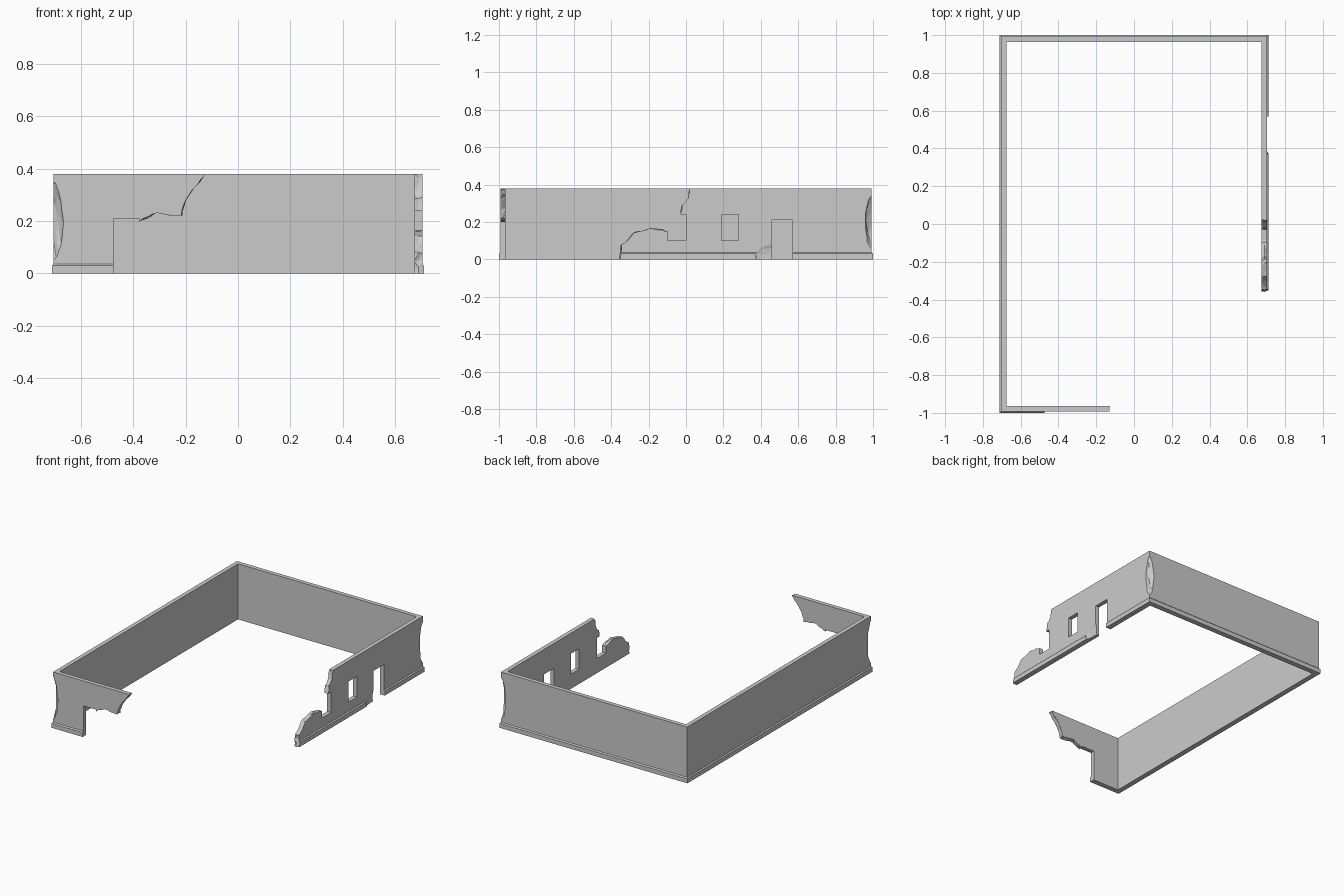
import bpy, bmesh, random
from mathutils import Vector

if "Cube" in bpy.data.objects:
    bpy.data.objects.remove(bpy.data.objects["Cube"])

random.seed(4)
HX, HY, H = 0.711, 1.0, 0.38


def make(name, bm):
    bmesh.ops.recalc_face_normals(bm, faces=bm.faces)
    me = bpy.data.meshes.new(name)
    bm.to_mesh(me)
    bm.free()
    ob = bpy.data.objects.new(name, me)
    bpy.context.collection.objects.link(ob)
    return ob


def loft(name, rings, tri=False):
    """Join equal closed rings into a capped solid."""
    bm = bmesh.new()
    rows = [[bm.verts.new(p) for p in r] for r in rings]
    n = len(rows[0])
    sides = [bm.faces.new((a[i], a[(i + 1) % n], b[(i + 1) % n], b[i]))
             for a, b in zip(rows, rows[1:]) for i in range(n)]
    bm.faces.new(rows[0])
    bm.faces.new(rows[-1])
    if tri:
        bmesh.ops.triangulate(bm, faces=sides)
    return make(name, bm)


# Walls with plinth: one mitred section (inset, height) swept round the plan
section = [(0.036, 0), (0.036, H), (0.007, H), (0.007, 0.037), (0, 0.030), (0, 0)]


def plan(d):
    return [(HX - d, -0.42), (HX - d, HY - d), (-HX + d, HY - d),
            (-HX + d, -HY + d), (-0.08, -HY + d)]


walls = loft("ruined_walls", [[(*plan(d)[k], z) for d, z in section] for k in range(5)])
cutters = []


# Rectangular openings
def opening(name, lo, hi):
    rings = [[(x, lo[1], lo[2]), (x, hi[1], lo[2]), (x, hi[1], hi[2]), (x, lo[1], hi[2])]
             for x in (lo[0], hi[0])]
    cutters.append(loft(name, rings))


opening("side_door_cut", (0.6, 0.46, -0.1), (0.8, 0.57, 0.21))
opening("window_cut", (0.6, 0.19, 0.10), (0.8, 0.28, 0.24))
opening("broken_window_cut", (0.6, -0.098, 0.10), (0.8, 0.0, 0.24))
opening("front_door_cut", (-0.475, -1.1, -0.1), (-0.378, -0.9, 0.21))


# Jagged breaks: edge profile (along wall, height) with rough layers through the wall
def broken_edge(name, edge, corners, depths, place):
    pts = []
    for a, b in zip(edge, edge[1:]):
        a, b = Vector(a), Vector(b)
        n = max(1, round((b - a).length / 0.025))
        pts += [a.lerp(b, i / n) for i in range(n)]
    pts.append(Vector(edge[-1]))
    rings = []
    for d in depths:
        ring = [place(p.x + random.uniform(-.005, .005), p.y + random.uniform(-.005, .005), d)
                for p in pts]
        rings.append(ring + [place(u, v, d) for u, v in corners])
    cutters.append(loft(name, rings, True))


broken_edge("side_break",
            [(-0.36, -0.03), (-0.352, 0.02), (-0.345, 0.08), (-0.31, 0.10), (-0.28, 0.142),
             (-0.19, 0.163), (-0.13, 0.158), (-0.09, 0.143), (-0.05, 0.17), (-0.05, 0.225),
             (-0.035, 0.237), (-0.02, 0.29), (0.013, 0.32), (0.017, 0.36), (0.027, 0.41)],
            [(0.027, 0.5), (-0.6, 0.5), (-0.6, -0.1), (-0.36, -0.1)],
            (0.64, 0.672, 0.69, 0.708, 0.74), lambda u, v, d: (d, u, v))
broken_edge("front_break",
            [(-0.42, 0.19), (-0.375, 0.20), (-0.31, 0.23), (-0.215, 0.222), (-0.195, 0.29),
             (-0.165, 0.33), (-0.13, 0.372), (-0.125, 0.41)],
            [(-0.1, 0.5), (0.1, 0.5), (0.1, -0.1), (-0.42, -0.1)],
            (-1.03, -0.996, -0.978, -0.96, -0.93), lambda u, v, d: (u, d, v))


# Worn corners and a chip beside the side door
def chip(name, centre, size, rough):
    bm = bmesh.new()
    bmesh.ops.create_icosphere(bm, subdivisions=3, radius=1)
    for v in bm.verts:
        k = 1 + random.uniform(-rough, rough)
        v.co = Vector([c + s * k * q for c, s, q in zip(centre, size, v.co)])
    cutters.append(make(name, bm))


for s in (-1, 1):
    chip("corner_wear", (s * 0.717, s * 1.006, 0.2), (0.05, 0.05, 0.155), 0.06)
chip("plinth_chip", (0.713, 0.465, 0.025), (0.017, 0.10, 0.065), 0.05)

# Carve the walls and discard the cutters
for c in cutters:
    m = walls.modifiers.new(c.name, 'BOOLEAN')
    m.operation, m.solver, m.object = 'DIFFERENCE', 'EXACT', c
bpy.context.view_layer.update()
dg = bpy.context.evaluated_depsgraph_get()
carved = bpy.data.meshes.new_from_object(walls.evaluated_get(dg))
walls.modifiers.clear()
walls.data = carved
for c in cutters:
    bpy.data.objects.remove(c)
